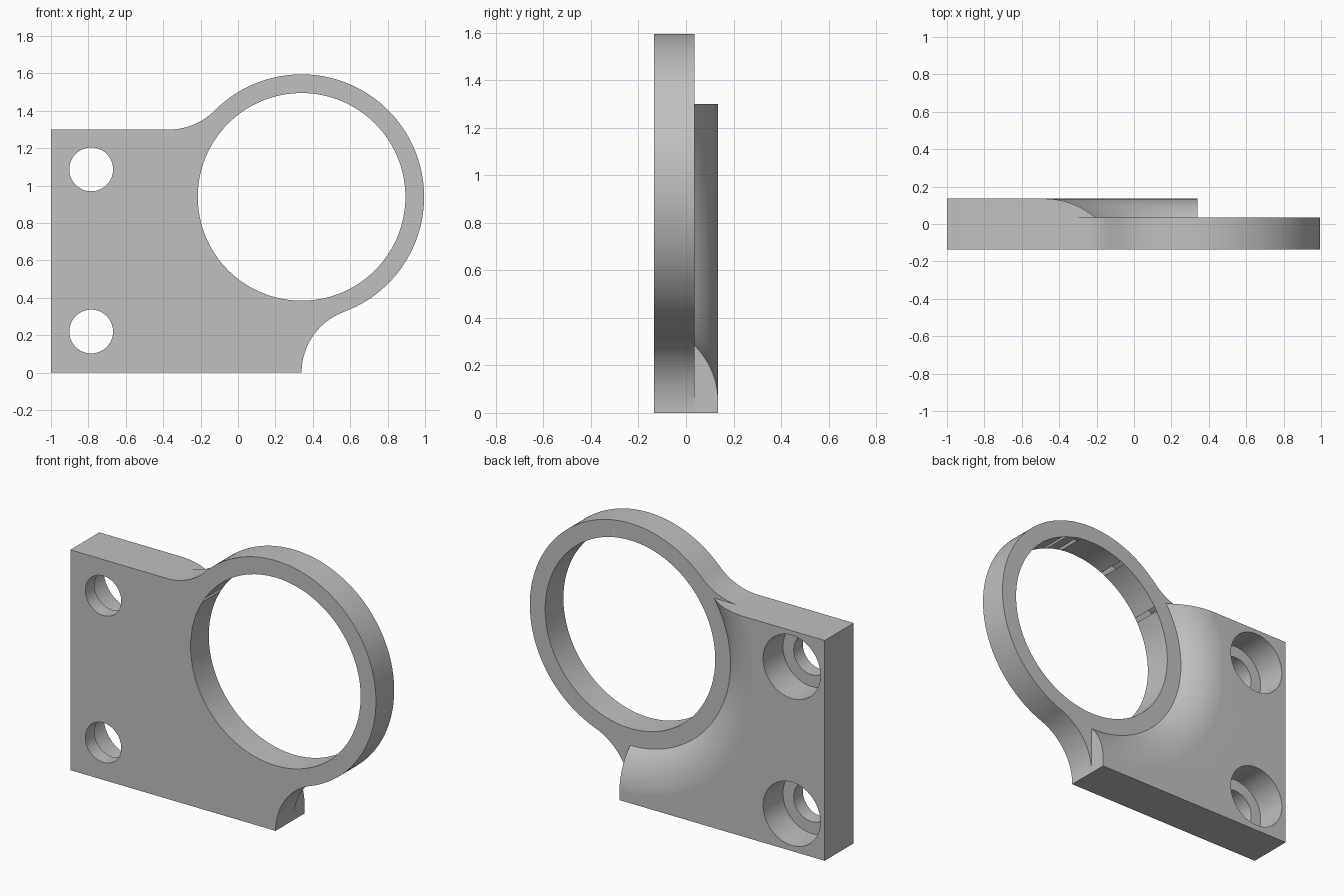
import bpy, bmesh
from math import radians, sin, cos, atan2, hypot, sqrt, pi
from mathutils import Matrix, Vector

old = bpy.data.objects.get("Cube")
if old:
    bpy.data.objects.remove(old, do_unlink=True)

# Main dimensions
FRONT, RING_BACK, PAD_BACK = -0.135, 0.035, 0.135
CX, CZ = 0.34, 0.94            # ring centre
R_OUT, R_IN = 0.655, 0.555
TOP = 1.30                     # plate height
BLEND = (CZ**2 - R_OUT**2) / (2 * R_OUT)   # corner blend radius

grey = bpy.data.materials.new("plain_grey")
grey.use_nodes = True
grey.diffuse_color = (0.53, 0.53, 0.53, 1)
grey.node_tree.nodes["Principled BSDF"].inputs["Base Color"].default_value = (0.53, 0.53, 0.53, 1)


def make(name, bm):
    bmesh.ops.recalc_face_normals(bm, faces=bm.faces)
    mesh = bpy.data.meshes.new(name)
    bm.to_mesh(mesh)
    bm.free()
    mesh.materials.append(grey)
    ob = bpy.data.objects.new(name, mesh)
    bpy.context.collection.objects.link(ob)
    return ob


def arc(cx, cz, r, a, b, n):
    return [(cx + r * cos(a + (b - a) * i / n), cz + r * sin(a + (b - a) * i / n))
            for i in range(n + 1)]


def prism(name, outline, y0, y1):
    bm = bmesh.new()
    face = bm.faces.new([bm.verts.new((x, y0, z)) for x, z in outline])
    out = bmesh.ops.extrude_face_region(bm, geom=[face])
    bmesh.ops.translate(bm, vec=(0, y1 - y0, 0),
                        verts=[v for v in out["geom"] if isinstance(v, bmesh.types.BMVert)])
    return make(name, bm)


def disc(name, x, z, r, y0, y1, n=96):
    return prism(name, arc(x, z, r, 0, 2 * pi, n)[:-1], y0, y1)


def box(name, x0, x1, z0, z1, y0, y1):
    return prism(name, [(x0, z0), (x1, z0), (x1, z1), (x0, z1)], y0, y1)


def cut(target, cutter):
    cutter.hide_render = True
    mod = target.modifiers.new("cut", "BOOLEAN")
    mod.operation = "DIFFERENCE"
    mod.solver = "EXACT"
    mod.object = cutter
    bpy.context.view_layer.objects.active = target
    bpy.ops.object.modifier_apply(modifier=mod.name)
    bpy.data.objects.remove(cutter, do_unlink=True)


# Plate outline blending into the ring
reach = R_OUT + BLEND
ux = CX - sqrt(reach**2 - (TOP + BLEND - CZ)**2)
uz = TOP + BLEND
lx = CX + BLEND
to_ring = atan2(CZ - uz, CX - ux)
low_dir = atan2(CZ, CX - lx)
outline = [(-1, 0), (-1, TOP)]
outline += arc(ux, uz, BLEND, -pi / 2, to_ring, 16)
outline += arc(CX, CZ, R_OUT, to_ring + pi, low_dir - pi, 96)[1:]
outline += arc(lx, 0, BLEND, low_dir, pi, 20)[1:]
bracket = prism("ring_bracket", outline, FRONT, PAD_BACK)

# Rounded recess around the ring on the back
r_dome = 0.335
yc = PAD_BACK + 0.0003 - r_dome
drop = yc + r_dome - RING_BACK
span = sqrt(r_dome**2 - (r_dome - drop)**2)
profile = [(0, RING_BACK)]
for i in range(15):
    a = atan2(r_dome - drop, -span)
    a += (pi / 2 - a) * i / 14
    profile.append((R_OUT + span + r_dome * cos(a), yc + r_dome * sin(a)))
profile += [(profile[-1][0], 0.3), (0, 0.3)]
bm = bmesh.new()
verts = [bm.verts.new((CX + r, y, CZ)) for r, y in profile]
edges = [bm.edges.new(pair) for pair in zip(verts, verts[1:])]
bmesh.ops.spin(bm, geom=verts + edges, cent=(CX, 0, CZ), axis=(0, 1, 0),
               angle=2 * pi, steps=128, use_duplicate=False)
bmesh.ops.remove_doubles(bm, verts=bm.verts, dist=0.00005)
cut(bracket, make("recess_cutter", bm))

# The thick pad stops at the plate's top and at its inner end
EPS = 0.0002
cut(bracket, box("top_cutter", -0.6, 1.2, TOP + EPS, 1.8, RING_BACK, 0.3))
cut(bracket, box("end_cutter", CX + EPS, 1.2, -0.2, 0.8, RING_BACK, 0.3))

# Ring opening and counterbored screw holes
cut(bracket, disc("opening_cutter", CX, CZ, R_IN, -0.3, 0.3, 128))
for z in (0.22, 1.087):
    cut(bracket, disc("hole_cutter", -0.785, z, 0.117, -0.3, 0.3, 64))
    cut(bracket, disc("counterbore_cutter", -0.785, z, 0.187, -0.05, 0.3, 64))

bpy.ops.object.select_all(action="DESELECT")
bracket.select_set(True)
bpy.context.view_layer.objects.active = bracket
bpy.ops.object.shade_smooth_by_angle(angle=radians(25))
